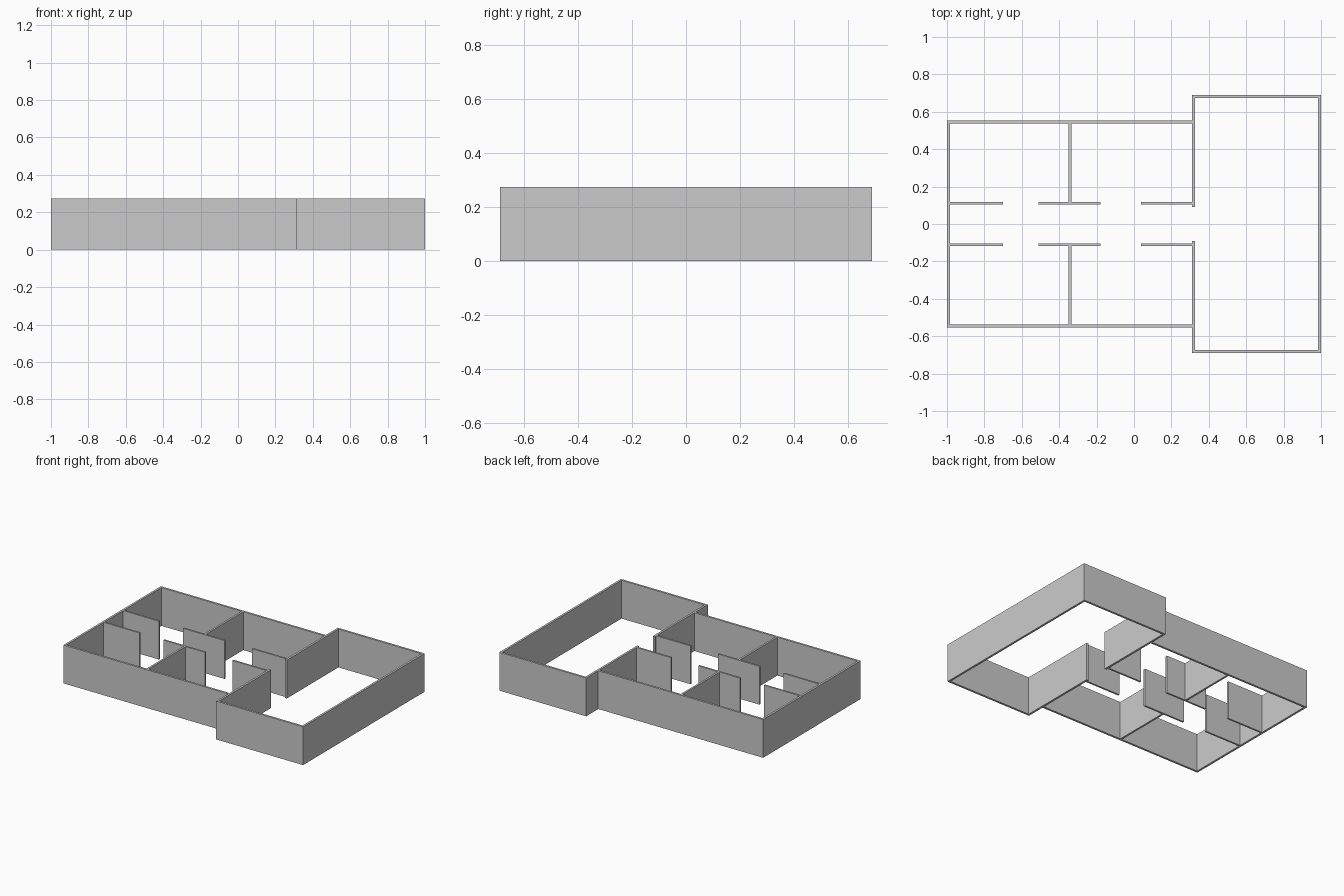
import bpy, bmesh

if "Cube" in bpy.data.objects:
    bpy.data.objects.remove(bpy.data.objects["Cube"])

H = 0.275   # wall height
T = 0.015   # wall thickness


def prism(name, outline):
    """Extrude a closed plan outline from the ground to wall height."""
    bm = bmesh.new()
    face = bm.faces.new([bm.verts.new((x, y, 0)) for x, y in outline])
    ext = bmesh.ops.extrude_face_region(bm, geom=[face])
    verts = [g for g in ext["geom"] if isinstance(g, bmesh.types.BMVert)]
    bmesh.ops.translate(bm, verts=verts, vec=(0, 0, H))
    bmesh.ops.recalc_face_normals(bm, faces=bm.faces)
    mesh = bpy.data.meshes.new(name)
    bm.to_mesh(mesh)
    bm.free()
    obj = bpy.data.objects.new(name, mesh)
    bpy.context.collection.objects.link(obj)
    return obj


def wall(name, x0, x1, y0, y1):
    return prism(name, [(x0, y0), (x1, y0), (x1, y1), (x0, y1)])


XL, XM, XR = -1.0, 0.31, 1.0    # left end, hall wall, right end
YW, YH, YD = 0.553, 0.69, 0.09  # wing half depth, hall half depth, door half width

# Large hall: one continuous shell with a doorway facing the corridor
prism("hall_walls", [
    (XM, YD), (XM, YH), (XR, YH), (XR, -YH), (XM, -YH), (XM, -YD),
    (XM + T, -YD), (XM + T, -YH + T), (XR - T, -YH + T),
    (XR - T, YH - T), (XM + T, YH - T), (XM + T, YD)])

# Wing: U-shaped outer shell butting against the hall
prism("wing_outer_walls", [
    (XM, YW), (XL, YW), (XL, -YW), (XM, -YW),
    (XM, -YW + T), (XL + T, -YW + T), (XL + T, YW - T), (XM, YW - T)])

# Rooms on both sides of the corridor
C0, C1 = 0.104, 0.117
segments = [(XL + T, -0.70), (-0.51, -0.18), (0.037, XM)]
for side, s in (("back", 1), ("front", -1)):
    for i, (x0, x1) in enumerate(segments):
        wall(f"{side}_corridor_wall_{i + 1}", x0, x1, *sorted((s * C0, s * C1)))
    wall(f"{side}_room_partition", -0.349, -0.335,
         *sorted((s * C1, s * (YW - T))))
